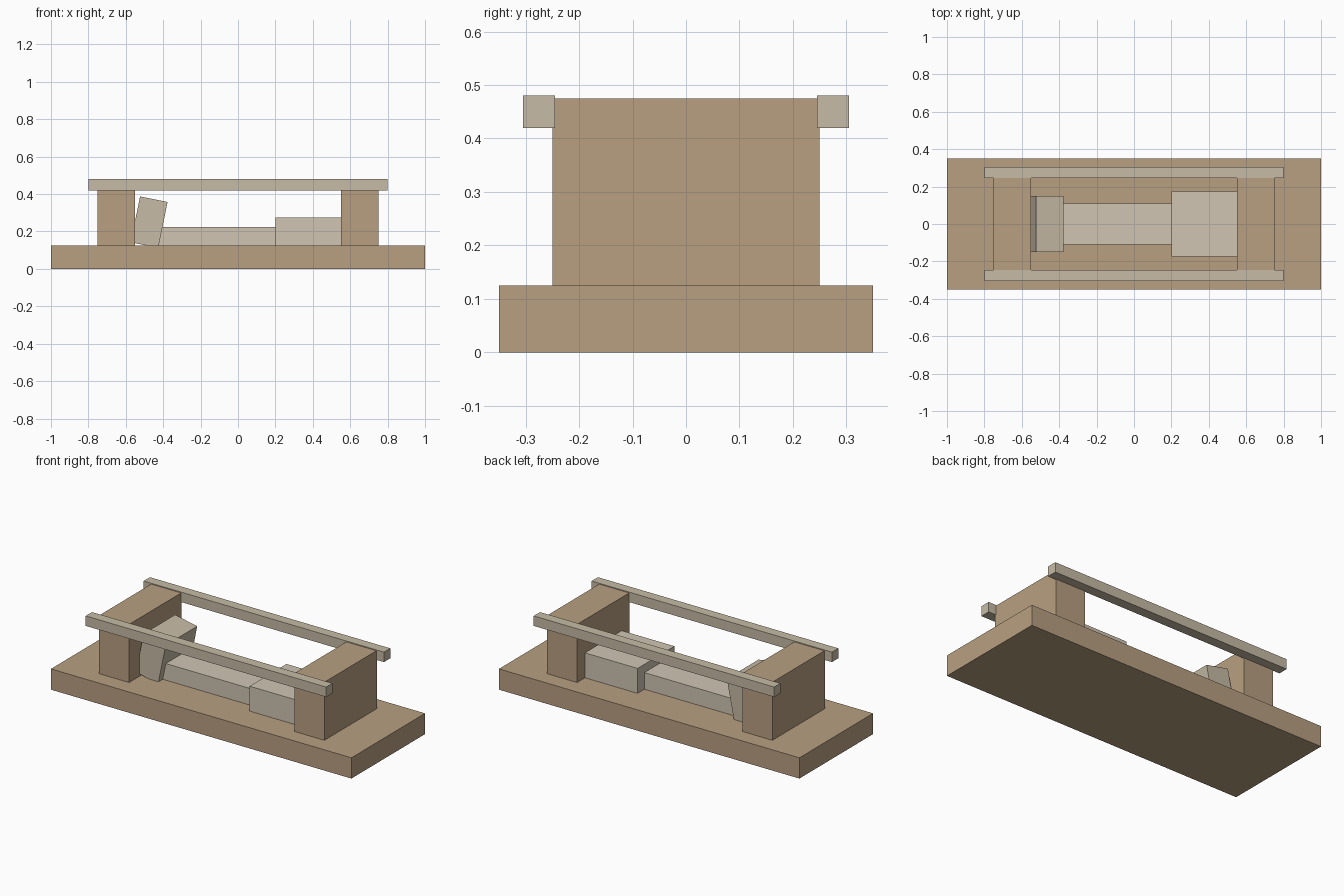
import bpy
from math import radians

if "Cube" in bpy.data.objects:
    bpy.data.objects.remove(bpy.data.objects["Cube"])


def material(name, color):
    m = bpy.data.materials.new(name)
    m.diffuse_color = (*color, 1)
    m.use_nodes = True
    m.node_tree.nodes["Principled BSDF"].inputs["Base Color"].default_value = m.diffuse_color
    return m


wood = material("wood", (0.48, 0.35, 0.22))
pale = material("pale_wood", (0.57, 0.50, 0.38))
light = material("light_wood", (0.63, 0.56, 0.45))


def box(name, center, size, mat, tilt=0):
    bpy.ops.mesh.primitive_cube_add(size=1, location=center, rotation=(0, tilt, 0))
    ob = bpy.context.object
    ob.name = name
    ob.scale = size
    bpy.ops.object.transform_apply(location=False, rotation=False, scale=True)
    ob.data.materials.append(mat)
    return ob


# base slab
box("base", (0, 0, 0.0625), (2, 0.7, 0.125), wood)

# end blocks and long side rails
for s, side in ((-1, "left"), (1, "right")):
    box(f"{side}_end_block", (0.65 * s, 0, 0.30), (0.2, 0.5, 0.35), wood)
for s, side in ((-1, "front"), (1, "back")):
    box(f"{side}_rail", (0, 0.275 * s, 0.45), (1.6, 0.06, 0.06), pale)

# parts between the end blocks: leaning block, low bar, raised block
box("leaning_block", (-0.475, 0, 0.25), (0.15, 0.3, 0.25), pale, radians(11.5))
box("low_bar", (-0.115, 0, 0.175), (0.63, 0.22, 0.10), light)
box("raised_block", (0.375, 0, 0.20), (0.35, 0.35, 0.15), light)
